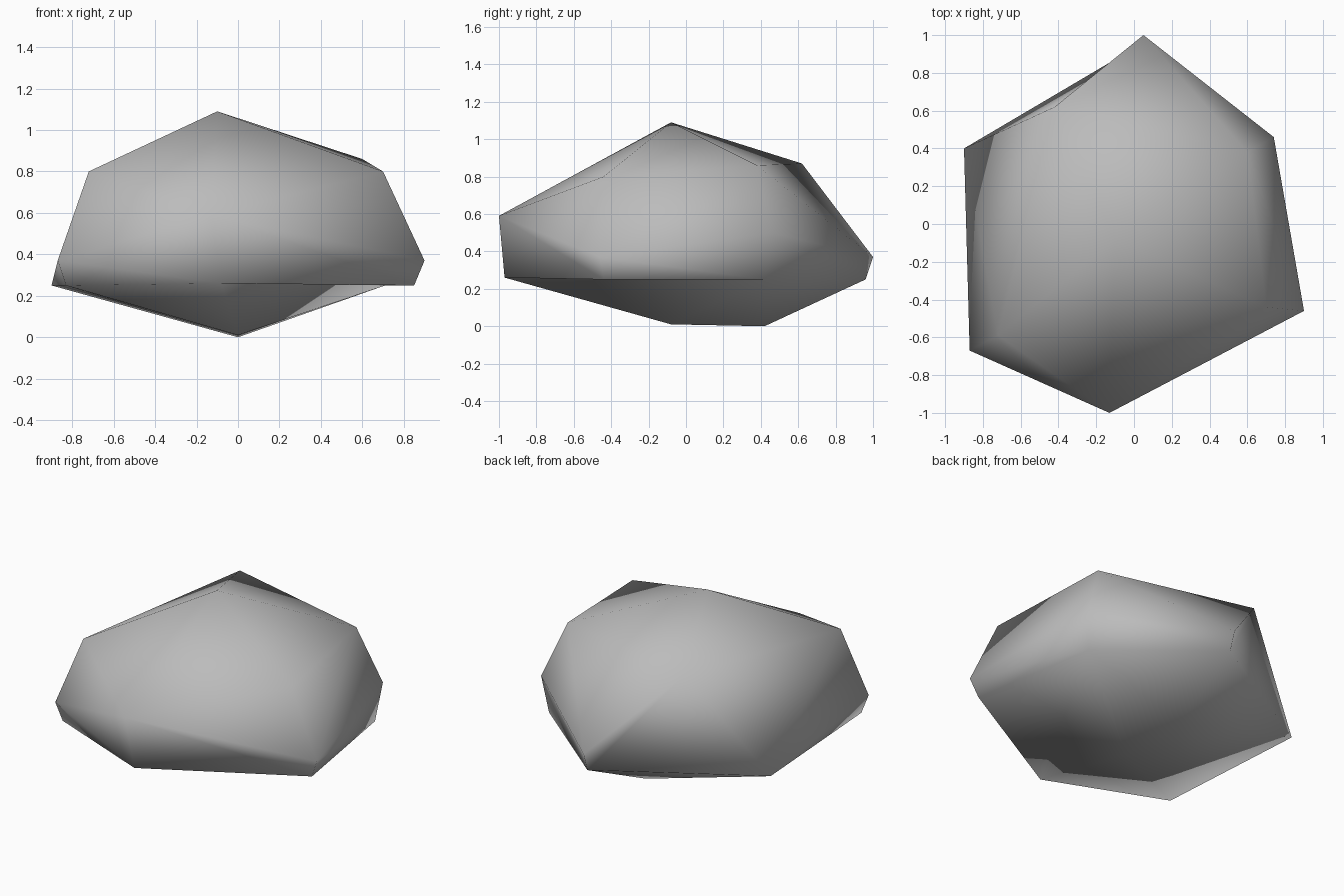
import bpy
import bmesh

# Remove the default cube only
default_cube = bpy.data.objects.get("Cube")
if default_cube:
    bpy.data.objects.remove(default_cube, do_unlink=True)


def make_material(name, colour):
    material = bpy.data.materials.new(name)
    material.use_nodes = True
    material.diffuse_color = colour
    shader = next(n for n in material.node_tree.nodes if n.type == "BSDF_PRINCIPLED")
    shader.inputs["Base Color"].default_value = colour
    shader.inputs["Roughness"].default_value = 0.9
    return material


bm = bmesh.new()


def corner(x, y, z):
    return bm.verts.new((x, y, z))


def fan(centre, ring):
    """Triangles from one corner to each step along a chain of corners."""
    for first, second in zip(ring, ring[1:]):
        bm.faces.new((centre, first, second))


def band(upper, lower):
    """Quads between two chains of equal length."""
    for i in range(len(upper) - 1):
        bm.faces.new((upper[i], lower[i], lower[i + 1], upper[i + 1]))


# Crown and shoulder ring
crown = corner(-.1, -.08, 1.09)
shoulder_right = corner(-.72, -.59, .8)
shoulder_left = corner(.7, -.44, .8)
shoulder_back_left = corner(.6, .38, .86)
shoulder_back_right = corner(-.42, .62, .87)

# Waist ring
waist_front = corner(-.13, -1, .59)
waist_right = corner(-.87, -.67, .37)
waist_left = corner(.9, -.46, .37)
waist_back_left = corner(.74, .46, .5)
waist_back = corner(.05, 1, .37)

# Lower rim
rim_front = corner(-.08, -.97, .26)
rim_right = corner(-.83, -.65, .25)
rim_left = corner(.85, -.44, .25)
rim_back_left = corner(.71, .42, .25)
rim_back = corner(.05, .96, .25)
rim_back_right = corner(-.9, .4, .25)

# Keel it rests on
keel_front = corner(0, -.08, .01)
keel_back = corner(0, .42, 0)

# Cap facets around the crown
fan(crown, [waist_front, shoulder_left, shoulder_back_left,
            shoulder_back_right, shoulder_right, waist_front])

# Flank facets between the shoulders and the waist
fan(shoulder_right, [shoulder_back_right, rim_back_right, waist_right, waist_front])
fan(shoulder_left, [waist_front, waist_left, shoulder_back_left])
fan(shoulder_back_left, [waist_left, waist_back_left, waist_back, shoulder_back_right])
fan(shoulder_back_right, [waist_back, rim_back, rim_back_right])

# Narrow skirt between the waist and the rim
band([waist_right, waist_front, waist_left, waist_back_left, waist_back],
     [rim_right, rim_front, rim_left, rim_back_left, rim_back])
fan(waist_right, [rim_back_right, rim_right])

# Underside facets down to the keel
fan(rim_front, [keel_front, rim_back_left, rim_left])
fan(keel_front, [rim_front, rim_right, keel_back, rim_back_left])
fan(keel_back, [rim_right, rim_back_right, rim_back, rim_back_left])

# Finish the shell with smooth shading
bmesh.ops.recalc_face_normals(bm, faces=bm.faces[:])
for face in bm.faces:
    face.smooth = True

mesh = bpy.data.meshes.new("boulder")
bm.to_mesh(mesh)
bm.free()
mesh.materials.append(make_material("stone_grey", (.5, .5, .5, 1)))

boulder = bpy.data.objects.new("boulder", mesh)
bpy.context.scene.collection.objects.link(boulder)
